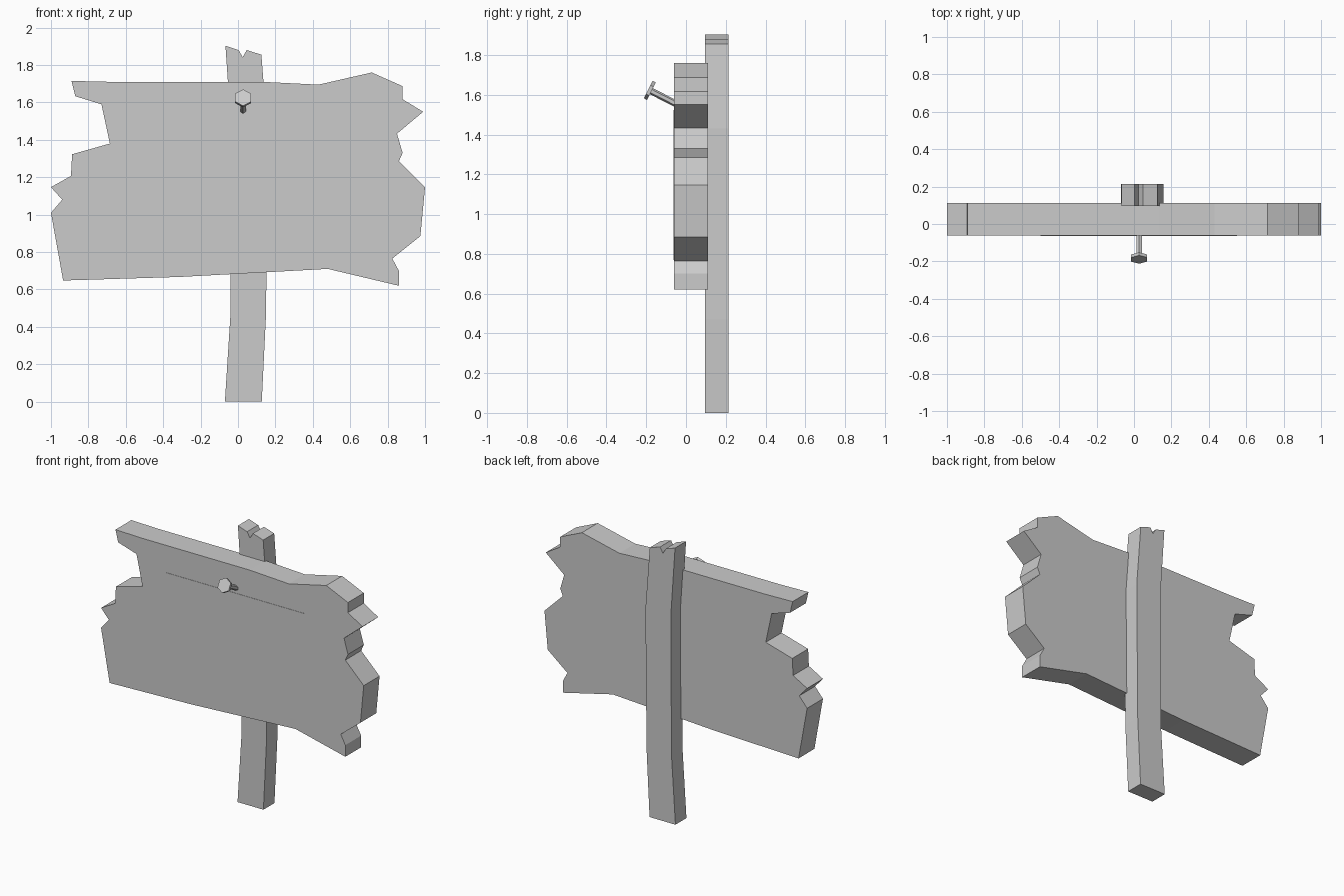
import bpy, bmesh, math
from mathutils import Vector

if "Cube" in bpy.data.objects:
    bpy.data.objects.remove(bpy.data.objects["Cube"])


def slab(name, outline, y0, y1):
    """Extrude an (x, z) outline from y0 (front) to y1 (back)."""
    bm = bmesh.new()
    face = bm.faces.new([bm.verts.new((x, y0, z)) for x, z in outline])
    ext = bmesh.ops.extrude_face_region(bm, geom=[face], use_keep_orig=True)
    moved = [v for v in ext["geom"] if isinstance(v, bmesh.types.BMVert)]
    bmesh.ops.translate(bm, vec=(0, y1 - y0, 0), verts=moved)
    bmesh.ops.recalc_face_normals(bm, faces=bm.faces)
    mesh = bpy.data.meshes.new(name)
    bm.to_mesh(mesh)
    bm.free()
    obj = bpy.data.objects.new(name, mesh)
    bpy.context.collection.objects.link(obj)
    return obj


def hex_rod(name, start, end, radius):
    """Six-sided rod between two points in a plane of constant x."""
    a, b = Vector(start), Vector(end)
    d = b - a
    tilt = math.atan2(-d.y, d.z)
    bpy.ops.mesh.primitive_cylinder_add(vertices=6, radius=radius, depth=d.length,
                                        location=(a + b) / 2, rotation=(tilt, 0, 0))
    bpy.context.object.name = name


# Weathered board with splintered ends
top = [(-0.89, 1.715), (-0.68, 1.71), (0.13, 1.71), (0.43, 1.695), (0.715, 1.76)]
right = [(0.88, 1.687), (0.88, 1.617), (0.99, 1.55), (0.85, 1.433), (0.88, 1.33),
         (0.86, 1.285), (1.0, 1.147), (0.975, 0.885), (0.825, 0.765), (0.86, 0.70)]
bottom = [(0.86, 0.62), (0.48, 0.71), (-0.31, 0.667), (-0.935, 0.648)]
left = [(-1.0, 1.01), (-0.94, 1.08), (-1.0, 1.147), (-0.893, 1.207), (-0.887, 1.323),
        (-0.685, 1.38), (-0.73, 1.59), (-0.87, 1.633)]
slab("board", top + right + bottom + left, -0.061, 0.111)

# Bent post with a notched top
slab("post", [(-0.07, 0), (-0.04, 0.47), (-0.035, 1.43), (-0.067, 1.903), (0.003, 1.88),
              (0.025, 1.842), (0.047, 1.88), (0.125, 1.855), (0.158, 1.43),
              (0.15, 0.47), (0.127, 0)], 0.095, 0.215)

# Notice panel on the board's face
slab("notice_panel", [(-0.5, 0.77), (0.55, 0.77), (0.55, 1.523), (-0.5, 1.523)], -0.063, -0.06)

# Tilted nail: shaft and hexagonal head
axis = Vector((0, -0.89, 0.456))
head = Vector((0.027, -0.182, 1.622))
hex_rod("nail_shaft", head - axis * 0.17, head, 0.017)
hex_rod("nail_head", head - axis * 0.009, head + axis * 0.009, 0.049)
